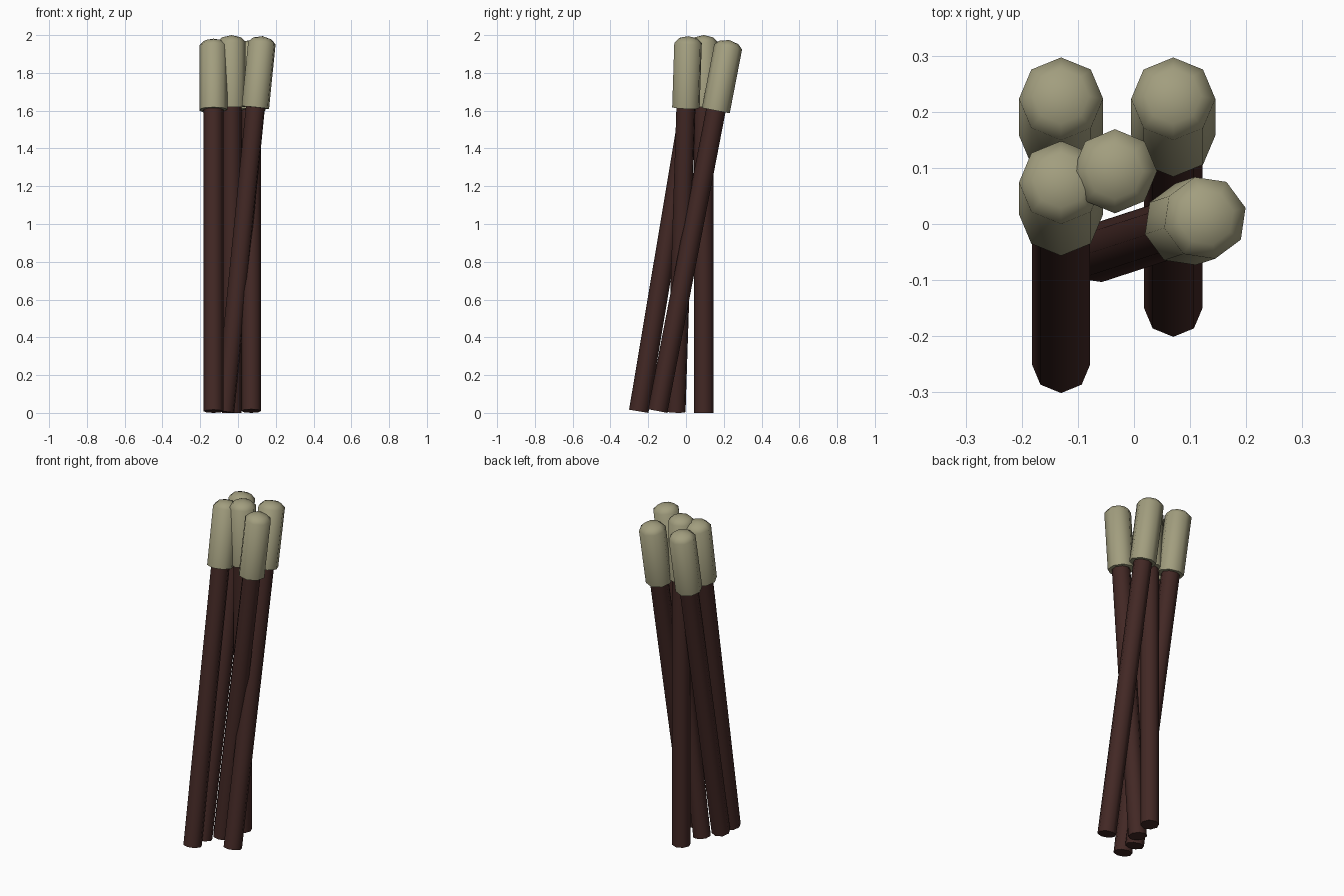
import bpy, bmesh, math
from mathutils import Vector, Matrix

if "Cube" in bpy.data.objects:
    bpy.data.objects.remove(bpy.data.objects["Cube"])

SIDES = 8
LENGTH = 2.0
STICK_R, HEAD_R = 0.052, 0.075
HEAD_START = 0.38  # head length measured from the tip


def make_material(name, color):
    mat = bpy.data.materials.new(name)
    mat.diffuse_color = color
    mat.use_nodes = True
    mat.node_tree.nodes["Principled BSDF"].inputs["Base Color"].default_value = mat.diffuse_color
    return mat


wood = make_material("dark_wood", (0.055, 0.021, 0.018, 1))
cloth = make_material("pale_head", (0.36, 0.34, 0.21, 1))


def lathe(name, profile, mat, matrix):
    """Closed eight-sided solid from (radius, height) rings."""
    bm = bmesh.new()
    rings = []
    for r, z in profile:
        if r == 0:
            rings.append([bm.verts.new((0, 0, z))])
        else:
            rings.append([bm.verts.new((r * math.cos(math.tau * i / SIDES),
                                        r * math.sin(math.tau * i / SIDES), z))
                          for i in range(SIDES)])
    bm.faces.new(rings[0][::-1])
    for low, high in zip(rings, rings[1:]):
        for i in range(SIDES):
            j = (i + 1) % SIDES
            if len(high) == 1:
                bm.faces.new((low[i], low[j], high[0]))
            else:
                bm.faces.new((low[i], low[j], high[j], high[i]))
    bm.transform(matrix)
    mesh = bpy.data.meshes.new(name)
    bm.to_mesh(mesh)
    bm.free()
    mesh.materials.append(mat)
    obj = bpy.data.objects.new(name, mesh)
    bpy.context.collection.objects.link(obj)
    bpy.ops.object.select_all(action='DESELECT')
    obj.select_set(True)
    bpy.context.view_layer.objects.active = obj
    bpy.ops.object.shade_smooth_by_angle(angle=math.radians(50))


# stick runs up inside the head
stick_profile = [(STICK_R, 0), (STICK_R, LENGTH - 0.1), (0, LENGTH - 0.1)]
# head with flat underside and shallow domed tip
head_profile = [(HEAD_R, LENGTH - HEAD_START), (HEAD_R, LENGTH - 0.036),
                (0.05, LENGTH - 0.012), (0, LENGTH)]

# bottom xy, top xy, twist about own axis in degrees
bundle = {
    "back_left": ((-0.13, -0.15), (-0.13, 0.23), 0),
    "back_right": ((0.07, -0.15), (0.07, 0.23), 0),
    "front_left": ((-0.13, -0.25), (-0.13, 0.08), 0),
    "upright": ((-0.034, 0.094), (-0.034, 0.094), 0),
    "front_right": ((-0.07, -0.053), (0.13, 0.012), 14),
}

for place, (bottom, top, twist) in bundle.items():
    dx, dy = top[0] - bottom[0], top[1] - bottom[1]
    lean = math.hypot(dx, dy)
    axis = Vector((dx, dy, math.sqrt(LENGTH ** 2 - lean ** 2))).normalized()
    base = Vector((*bottom, STICK_R * lean / LENGTH))
    tilt = Vector((0, 0, 1)).rotation_difference(axis).to_matrix().to_4x4()
    matrix = Matrix.Translation(base) @ tilt @ Matrix.Rotation(math.radians(twist), 4, 'Z')
    lathe(place + "_stick", stick_profile, wood, matrix)
    lathe(place + "_head", head_profile, cloth, matrix)
